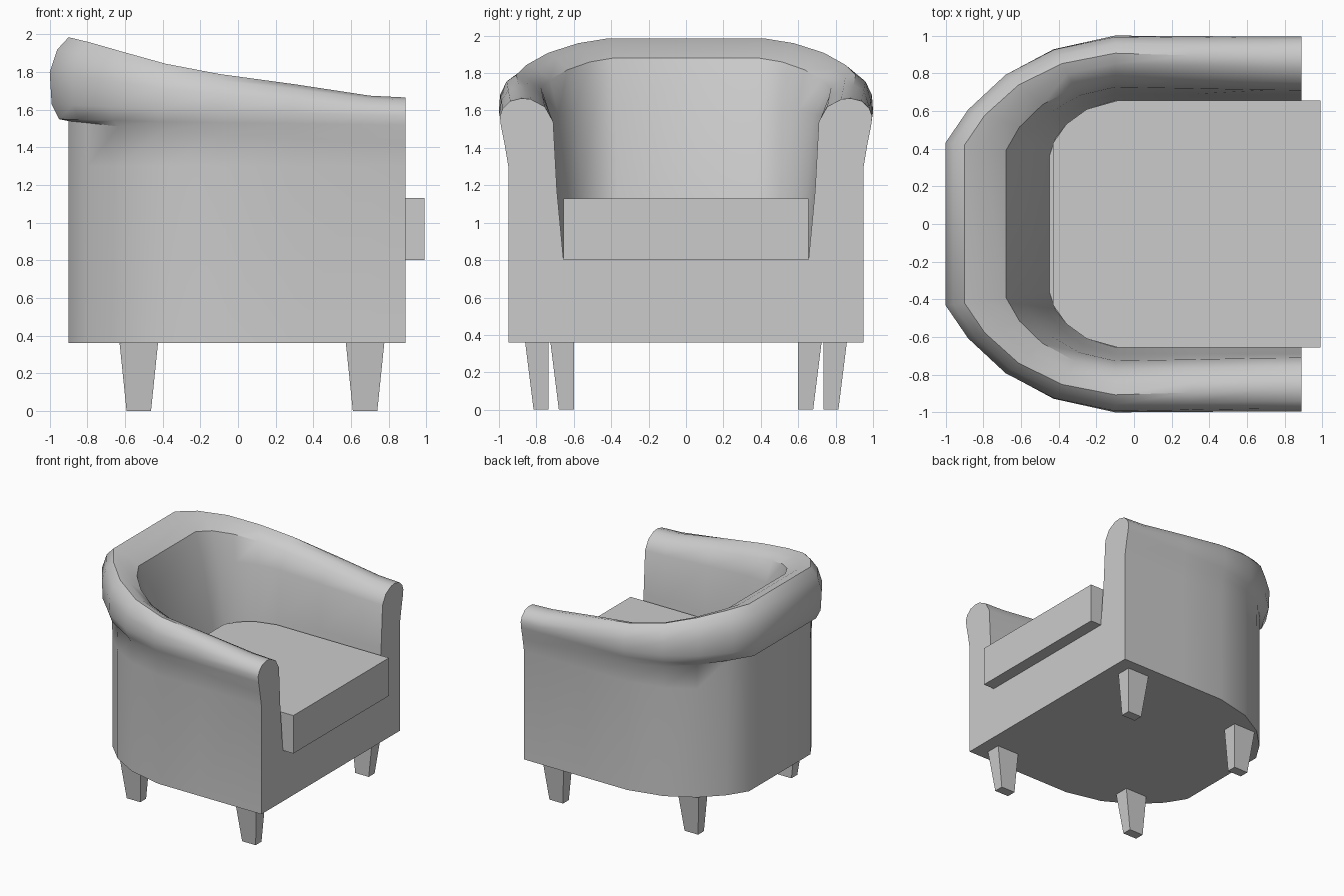
import bpy
import bmesh
from math import radians

cube = bpy.data.objects.get("Cube")
if cube:
    bpy.data.objects.remove(cube, do_unlink=True)

fabric = bpy.data.materials.new("light_grey")
fabric.use_nodes = True
GREY = (0.6, 0.6, 0.6, 1)
fabric.diffuse_color = GREY
fabric.node_tree.nodes["Principled BSDF"].inputs["Base Color"].default_value = GREY


def add_object(name, bm, smooth=None):
    bmesh.ops.recalc_face_normals(bm, faces=bm.faces)
    mesh = bpy.data.meshes.new(name)
    bm.to_mesh(mesh)
    bm.free()
    mesh.materials.append(fabric)
    obj = bpy.data.objects.new(name, mesh)
    bpy.context.collection.objects.link(obj)
    if smooth:
        bpy.ops.object.select_all(action="DESELECT")
        obj.select_set(True)
        bpy.context.view_layer.objects.active = obj
        bpy.ops.object.shade_smooth_by_angle(angle=radians(smooth))
    return obj


def loft(bm, lower, upper):
    """Closed solid between two matching outlines."""
    a = [bm.verts.new(p) for p in lower]
    b = [bm.verts.new(p) for p in upper]
    bm.faces.new(a)
    bm.faces.new(b)
    for i in range(len(a)):
        j = (i + 1) % len(a)
        bm.faces.new((a[i], a[j], b[j], b[i]))


# Wall sections from outer foot to inner foot: (distance, height)
ARM = [(.95, .36), (.95, 1.3), (.97, 1.42), (.99, 1.52), (.995, 1.57), (.98, 1.61), (.94, 1.65),
       (.88, 1.665), (.83, 1.66), (.755, 1.62), (.71, 1.54), (.69, 1.17), (.655, .8)]
BACK = [(.9, .36), (.9, 1.3), (.9, 1.54), (.95, 1.55), (.99, 1.63), (1, 1.8), (.96, 1.92),
        (.9, 1.985), (.8, 1.95), (.68, 1.88), (.6, 1.62), (.5, 1.13), (.45, .8)]

# Plan stations: outer x, y, inner x, y, blend from arm to back
PLAN = [(.89, .95, .89, .655, 0), (.7, .95, .7, .655, .03), (.3, .95, .3, .655, .22),
        (-.1, .95, -.1, .655, .39), (-.4, .88, -.25, .61, .56), (-.63, .75, -.36, .53, .76),
        (-.8, .58, -.42, .45, .92), (-.9, .42, -.45, .36, 1)]
stations = PLAN + [(a, -b, c, -d, t) for a, b, c, d, t in reversed(PLAN)]

# Upholstered shell: arms, back, base front and underside
bm = bmesh.new()
rows = []
for ox, oy, ix, iy, t in stations:
    row = []
    for (da, za), (db, zb) in zip(ARM, BACK):
        f = (1 - t) * (da - .655) / .295 + t * (db - .45) / .45
        row.append(bm.verts.new((ix + (ox - ix) * f, iy + (oy - iy) * f, za + (zb - za) * t)))
    rows.append(row)
for r, s in zip(rows, rows[1:]):
    for k in range(len(ARM) - 1):
        bm.faces.new((r[k], r[k + 1], s[k + 1], s[k]))
bm.faces.new([r[0] for r in rows])
bm.faces.new([r[-1] for r in rows])
bm.faces.new(rows[0] + rows[-1][::-1])
add_object("shell", bm, 40)

# Seat cushion with clipped rear corners
half = [(.99, .655), (-.09, .655), (-.25, .61), (-.36, .53), (-.43, .43)]
outline = half + [(x, -y) for x, y in reversed(half)]
bm = bmesh.new()
loft(bm, [(x, y, .801) for x, y in outline], [(x, y, 1.13) for x, y in outline])
add_object("seat_cushion", bm)


# Tapered legs with upright inner sides
def leg(name, x, y, side):
    def ring(hx, depth, z):
        return [(x - hx, side * y, z), (x + hx, side * y, z),
                (x + hx, side * (y + depth), z), (x - hx, side * (y + depth), z)]
    bm = bmesh.new()
    loft(bm, ring(.065, .08, 0), ring(.102, .125, .36))
    add_object(name, bm)


for label, side in (("left", 1), ("right", -1)):
    # The chair opens toward +x, so these sit at its open and rounded ends
    leg("open_end_leg_" + label, .675, .735, side)
    leg("rounded_end_leg_" + label, -.527, .6, side)
